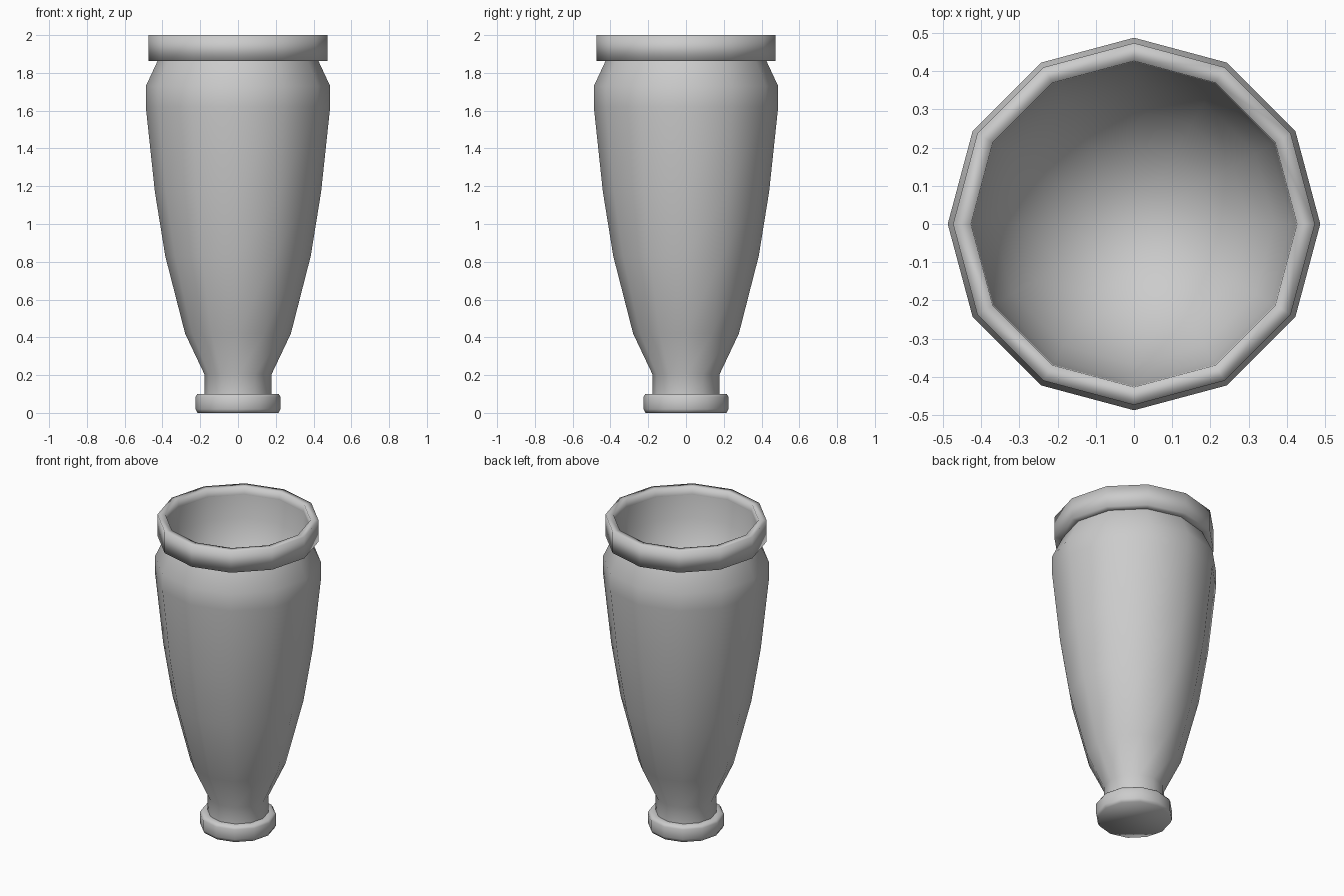
import bpy
import math

cube = bpy.data.objects.get("Cube")
if cube:
    bpy.data.objects.remove(cube, do_unlink=True)

SIDES = 12

grey = bpy.data.materials.new("plain grey")
grey.use_nodes = True
colour = (0.6, 0.6, 0.6, 1)
grey.diffuse_color = colour
grey.node_tree.nodes["Principled BSDF"].inputs["Base Color"].default_value = colour


def lathe(name, profile, cap_start=False, cap_end=False):
    """Spin (radius, height) points round the z axis; radius 0 makes a tip."""
    verts, faces, rings = [], [], []
    for r, z in profile:
        n = SIDES if r > 0 else 1
        rings.append([len(verts) + i for i in range(n)])
        for i in range(n):
            a = math.tau * i / SIDES
            verts.append((r * math.cos(a), r * math.sin(a), z))
    for low, high in zip(rings, rings[1:]):
        for i in range(SIDES):
            j = (i + 1) % SIDES
            if len(high) == 1:
                faces.append((low[i], low[j], high[0]))
            else:
                faces.append((low[i], low[j], high[j], high[i]))
    if cap_start:
        faces.append(rings[0][::-1])
    if cap_end:
        faces.append(rings[-1])
    mesh = bpy.data.meshes.new(name)
    mesh.from_pydata(verts, [], faces)
    mesh.materials.append(grey)
    mesh.shade_smooth()
    obj = bpy.data.objects.new(name, mesh)
    bpy.context.collection.objects.link(obj)
    return obj


# Foot disc
lathe("foot", [(0.215, 0), (0.225, 0.02), (0.225, 0.085), (0.215, 0.1), (0.178, 0.1)],
      cap_start=True)

# Tapered body with narrow neck and sloped shoulder
lathe("body", [(0.178, 0.1), (0.178, 0.205), (0.28, 0.42), (0.385, 0.83),
               (0.44, 1.17), (0.488, 1.62), (0.488, 1.73), (0.425, 1.865)])

# Rim band, running over the lip into the hollow
lathe("rim", [(0.425, 1.862), (0.474, 1.862), (0.474, 2.0), (0.427, 2.0), (0.425, 1.95)])

# Rounded hollow inside
bowl = [(0.425 * math.cos(t), 1.95 - 0.55 * math.sin(t))
        for t in (math.pi / 2 * k / 6 for k in range(6))]
lathe("hollow", bowl + [(0, 1.4)])
